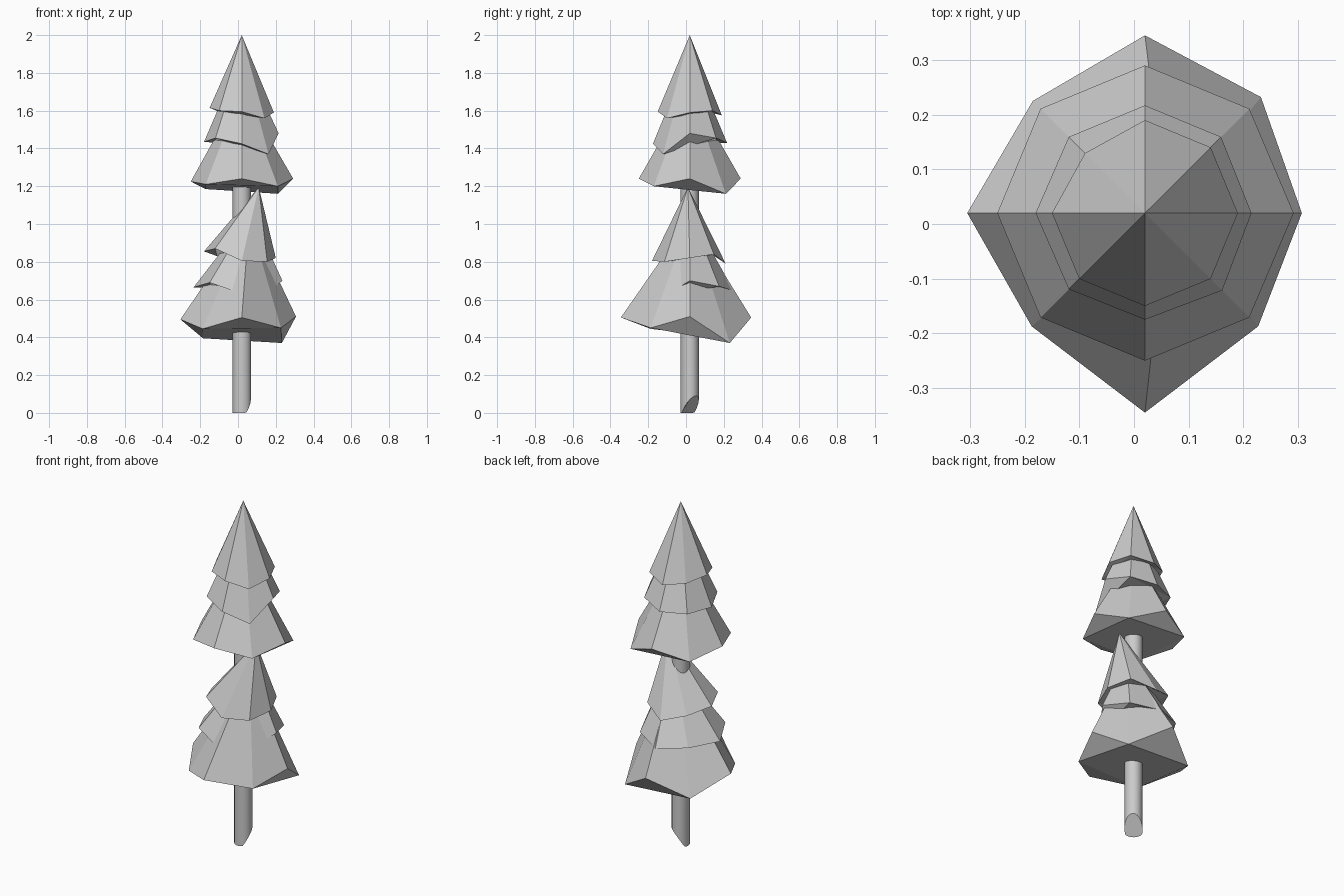
import bpy, bmesh, math

if "Cube" in bpy.data.objects:
    bpy.data.objects.remove(bpy.data.objects["Cube"])


def new_object(name, bm):
    bmesh.ops.recalc_face_normals(bm, faces=bm.faces)
    mesh = bpy.data.meshes.new(name)
    bm.to_mesh(mesh)
    bm.free()
    obj = bpy.data.objects.new(name, mesh)
    bpy.context.collection.objects.link(obj)
    return obj


# Ragged eight-sided cone. Radii and heights run anticlockwise from +x.
# The underside is a central quad between the drooping corners plus four flaps.
def foliage(name, apex, radii, heights, cx=0.02, cy=0.02):
    bm = bmesh.new()
    tip = bm.verts.new(apex)
    rim = []
    for i, (r, z) in enumerate(zip(radii, heights)):
        a = i * math.pi / 4
        rim.append(bm.verts.new((cx + r * math.cos(a), cy + r * math.sin(a), z)))
    for i in range(8):
        bm.faces.new((rim[i], rim[(i + 1) % 8], tip))
    for i in range(0, 8, 2):
        bm.faces.new((rim[i], rim[i - 1], rim[i + 1]))
    bm.faces.new(rim[7::-2])
    new_object(name, bm)


# Upper crown
foliage("upper_crown_top", (0.02, 0.02, 2.0),
        [.17, .17, .17, .155, .17, .17, .17, .17],
        [1.59, 1.60, 1.575, 1.59, 1.615, 1.60, 1.595, 1.56])
foliage("upper_crown_middle", (0.02, 0.02, 1.9),
        [.195, .197, .197, .197, .20, .197, .195, .20],
        [1.48, 1.455, 1.43, 1.43, 1.435, 1.455, 1.425, 1.37])
foliage("upper_crown_bottom", (0.02, 0.02, 1.71),
        [.272, .27, .27, .27, .27, .27, .27, .27],
        [1.24, 1.16, 1.24, 1.185, 1.225, 1.21, 1.24, 1.20])

# Lower crown, leaning towards +x
foliage("lower_crown_top", (0.11, 0.01, 1.195),
        [.18, .18, .19, .185, .20, .20, .20, .19],
        [.82, .84, .79, .83, .855, .87, .805, .80])
foliage("lower_crown_middle", (0.07, 0.02, 1.06),
        [.215, .22, .235, .225, .255, .24, .22, .185],
        [.70, .67, .645, .66, .665, .69, .63, .62])
foliage("lower_crown_bottom", (0.06, 0.02, 1.03),
        [.287, .30, .325, .29, .325, .293, .365, .293],
        [.51, .37, .505, .395, .495, .445, .505, .45])

# Trunk with a slanted foot
bm = bmesh.new()
n, rad, top = 24, 0.048, 1.32
low, high = [], []
for i in range(n):
    a = 2 * math.pi * i / n
    dx, dy = rad * math.cos(a), rad * math.sin(a)
    low.append(bm.verts.new((0.02 + dx, 0.02 + dy, max(0, 0.02 + 1.05 * (dx + dy)))))
    high.append(bm.verts.new((0.02 + dx, 0.02 + dy, top)))
for i in range(n):
    j = (i + 1) % n
    bm.faces.new((low[i], low[j], high[j], high[i])).smooth = True
bm.faces.new(low[::-1])
bm.faces.new(high)
trunk = new_object("trunk", bm)
bpy.context.view_layer.objects.active = trunk
trunk.select_set(True)
bpy.ops.object.shade_smooth_by_angle(angle=math.radians(35))
